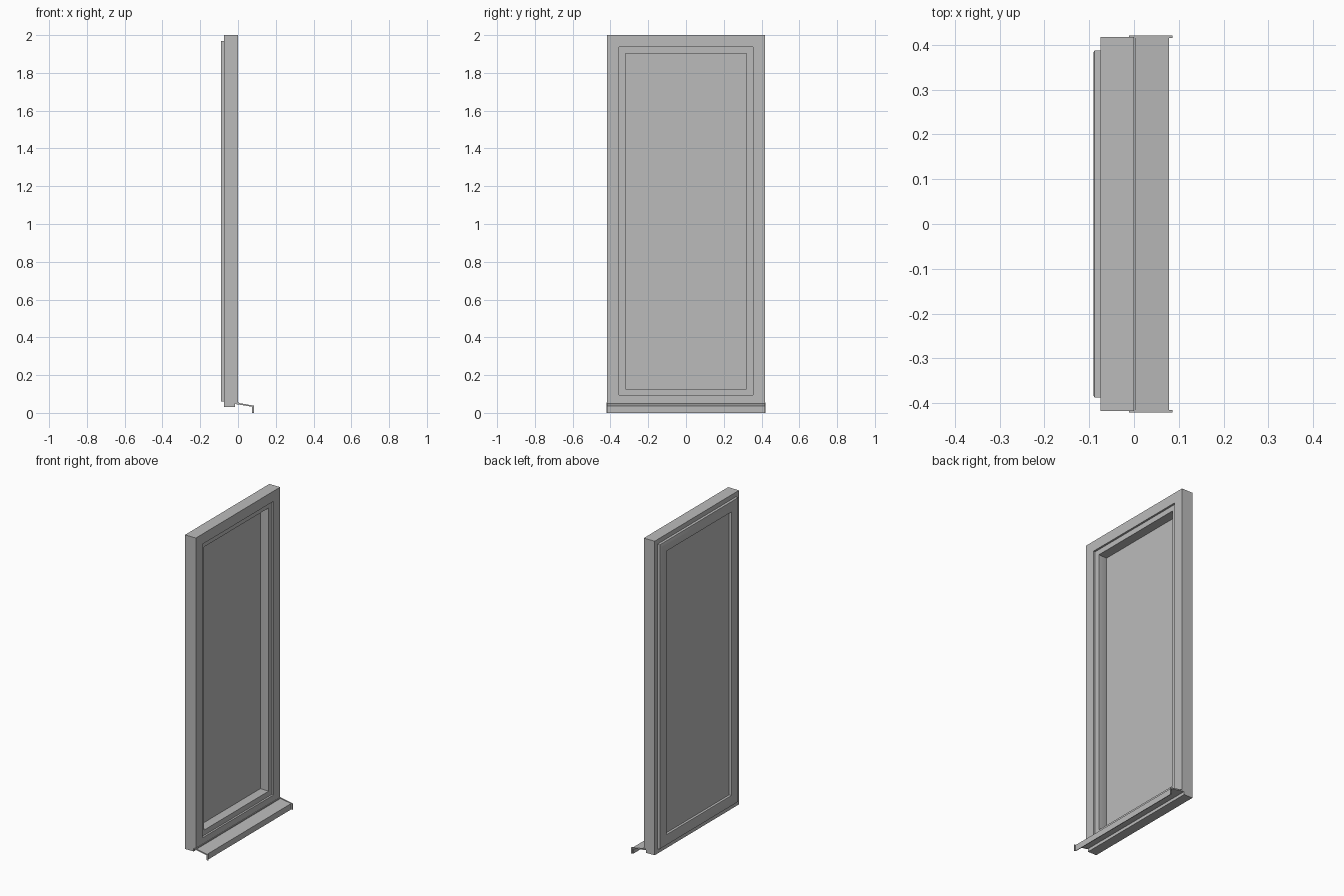
import bpy
import bmesh

cube = bpy.data.objects.get("Cube")
if cube:
    bpy.data.objects.remove(cube, do_unlink=True)

GREY = 0.5
grey = bpy.data.materials.new("window grey")
grey.use_nodes = True
grey.diffuse_color = (GREY, GREY, GREY, 1)
grey.node_tree.nodes["Principled BSDF"].inputs["Base Color"].default_value = (GREY, GREY, GREY, 1)

# Outer rectangle of the window, facing +x
HALF, BOTTOM, TOP = 0.418, 0.03, 2.0


def finish(name, bm):
    bmesh.ops.remove_doubles(bm, verts=bm.verts, dist=1e-5)
    bmesh.ops.dissolve_degenerate(bm, edges=bm.edges, dist=1e-5)
    bmesh.ops.recalc_face_normals(bm, faces=bm.faces)
    mesh = bpy.data.meshes.new(name)
    bm.to_mesh(mesh)
    bm.free()
    mesh.materials.append(grey)
    obj = bpy.data.objects.new(name, mesh)
    bpy.context.collection.objects.link(obj)
    return obj


def ring(name, profile, bottom_profile=None):
    """Mitred rectangular frame from a closed (x, inset) profile."""
    low = bottom_profile or profile
    bm = bmesh.new()
    loops = []
    for side, up in ((-1, 0), (1, 0), (1, 1), (-1, 1)):
        loop = []
        for (x, inset), (_, rise) in zip(profile, low):
            z = TOP - inset if up else BOTTOM + rise
            loop.append(bm.verts.new((x, side * (HALF - inset), z)))
        loops.append(loop)
    n = len(profile)
    for a in range(4):
        p, q = loops[a], loops[(a + 1) % 4]
        for i in range(n):
            j = (i + 1) % n
            bm.faces.new((p[i], p[j], q[j], q[i]))
    return finish(name, bm)


def extrude_y(name, profile, y0, y1):
    """Closed (x, z) profile extruded between two y positions."""
    bm = bmesh.new()
    a = [bm.verts.new((x, y0, z)) for x, z in profile]
    b = [bm.verts.new((x, y1, z)) for x, z in profile]
    bm.faces.new(a)
    bm.faces.new(b[::-1])
    for i in range(len(a)):
        j = (i + 1) % len(a)
        bm.faces.new((a[i], a[j], b[j], b[i]))
    return finish(name, bm)


# Outer frame: rebated section, with a notch under the bottom rail for the sill
inner = [(0, 0.064), (-0.012, 0.064), (-0.012, 0.029), (-0.075, 0.029)]
ring("outer_frame",
     [(-0.075, 0), (-0.015, 0), (-0.015, 0), (0, 0)] + inner,
     [(-0.075, 0), (-0.015, 0), (-0.015, 0.02), (0, 0.02)] + inner)

# Sash: rounded edges on the room side
sash = ring("sash", [(-0.0121, 0.03), (-0.086, 0.03), (-0.0888, 0.0312), (-0.09, 0.034),
                     (-0.09, 0.093), (-0.0888, 0.0958), (-0.086, 0.097), (-0.0121, 0.097)])
for o in bpy.context.selected_objects:
    o.select_set(False)
sash.select_set(True)
bpy.context.view_layer.objects.active = sash
bpy.ops.object.shade_smooth_by_angle()

# Glass pane, set near the room side
edge = 0.09
extrude_y("glass_pane", [(-0.075, BOTTOM + edge), (-0.07, BOTTOM + edge),
                         (-0.07, TOP - edge), (-0.075, TOP - edge)],
          edge - HALF, HALF - edge)

# Sloping sill with an upstand and a drip edge
extrude_y("sill", [(-0.012, 0.046), (0, 0.046), (0.074, 0.034), (0.074, 0), (0.078, 0),
                   (0.078, 0.037), (0.004, 0.049), (0.004, 0.055), (0, 0.055),
                   (0, 0.05), (-0.012, 0.05)], -0.416, 0.416)

# End caps of the sill
cap = [(-0.011, 0.046), (0, 0.045), (0.078, 0.032), (0.078, 0), (0.086, 0),
       (0.086, 0.038), (0, 0.053), (-0.011, 0.054)]
for side, label in ((1, "left"), (-1, "right")):
    extrude_y("sill_cap_" + label, cap, side * 0.415, side * 0.421)
